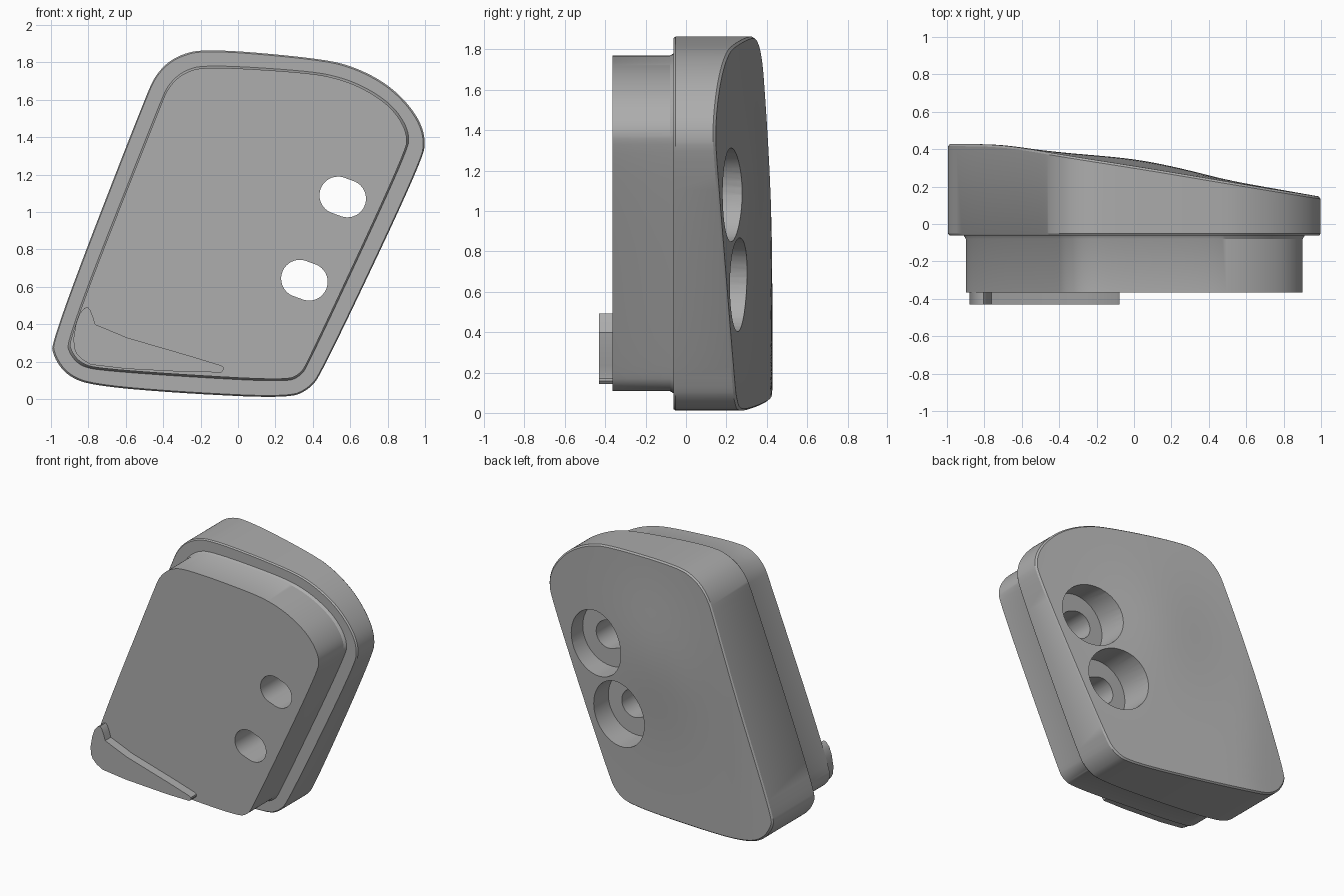
import bpy, bmesh, math
from math import exp, cos, sin, pi

if "Cube" in bpy.data.objects:
    bpy.data.objects.remove(bpy.data.objects["Cube"])

grey = bpy.data.materials.new("plain grey")
grey.use_nodes = True
colour = (0.42, 0.42, 0.42, 1)
grey.diffuse_color = colour
grey.node_tree.nodes["Principled BSDF"].inputs["Base Color"].default_value = colour

# Matching outlines of the wide flange and the plug, as (x, z)
FLANGE = [(-1, .31), (-.985, .22), (-.91, .12), (-.77, .07), (-.3, .03), (.27, .003),
          (.38, .05), (.45, .14), (.985, 1.27), (1.005, 1.4), (.95, 1.53), (.82, 1.67),
          (.64, 1.77), (.45, 1.82), (-.17, 1.875), (-.33, 1.835), (-.43, 1.75), (-.49, 1.63)]
PLUG = [(-.91, .32), (-.885, .24), (-.83, .185), (-.74, .163), (-.3, .13), (.25, .1),
        (.33, .13), (.375, .2), (.893, 1.31), (.908, 1.42), (.83, 1.55), (.7, 1.645),
        (.55, 1.71), (.37, 1.745), (-.17, 1.778), (-.29, 1.745), (-.37, 1.67), (-.41, 1.58)]
RIDGE = [(-.81, .5), (-.86, .44), (-.885, .29), (-.855, .225), (-.765, .17),
         (-.095, .135), (-.07, .165), (-.1, .185), (-.755, .375), (-.785, .47)]
CENTRE = (0, .94)


def round_off(points, passes):
    """Cut corners repeatedly to give a smooth closed outline."""
    for _ in range(passes):
        cut = []
        for a, b in zip(points, points[1:] + points[:1]):
            for t in (.25, .75):
                cut.append((a[0] + (b[0] - a[0]) * t, a[1] + (b[1] - a[1]) * t))
        points = cut
    return points


def scaled(points, s):
    return [(CENTRE[0] + (x - CENTRE[0]) * s, CENTRE[1] + (z - CENTRE[1]) * s) for x, z in points]


def back_depth(x, z):
    """Sloped back with a flat left side and a soft swelling in the middle."""
    slope = .315 - .164 * x - .004 * z
    swell = .036 * exp(-(x - .05) ** 2 / .16 - (z - 1.15) ** 2 / .2)
    d = slope + swell
    return .5 * (d + .43 - math.sqrt((d - .43) ** 2 + .0003))


def loft(name, rings):
    """Skin closed rings of (x, y, z) points, front to back, and cap both ends."""
    bm = bmesh.new()
    loops = [[bm.verts.new(p) for p in ring] for ring in rings]
    n = len(loops[0])
    for a, b in zip(loops, loops[1:]):
        for i in range(n):
            j = (i + 1) % n
            bm.faces.new((a[i], a[j], b[j], b[i]))
    bm.faces.new(loops[0])
    bm.faces.new(loops[-1])
    bmesh.ops.recalc_face_normals(bm, faces=bm.faces)
    mesh = bpy.data.meshes.new(name)
    bm.to_mesh(mesh)
    bm.free()
    mesh.materials.append(grey)
    obj = bpy.data.objects.new(name, mesh)
    bpy.context.collection.objects.link(obj)
    return obj


def level(points, y):
    return [(x, y, z) for x, z in points]


def prism(name, points, front, back):
    return loft(name, [level(points, front), level(points, back)])


def circle(cx, cz, r, n=40):
    return [(cx + r * cos(2 * pi * i / n), cz + r * sin(2 * pi * i / n)) for i in range(n)]


def slot(cx, cz, r, half, tilt, n=40):
    """Round-ended slot lying along the tilt angle."""
    points = []
    for i in range(n):
        a = 2 * pi * (i + .5) / n
        shift = half if cos(a) > 0 else -half
        u, v = shift + r * cos(a), r * sin(a)
        points.append((cx + u * cos(tilt) - v * sin(tilt), cz + u * sin(tilt) + v * cos(tilt)))
    return points


def smooth(obj):
    bpy.ops.object.select_all(action='DESELECT')
    obj.select_set(True)
    bpy.context.view_layer.objects.active = obj
    bpy.ops.object.shade_smooth_by_angle(angle=math.radians(30))


# Body: plug, step out to the flange, then the shaped back
flange, plug = round_off(FLANGE, 3), round_off(PLUG, 3)
rings = [level(plug, -.365), level(plug, -.08), level(scaled(plug, 1.012), -.062),
         level(scaled(flange, .992), -.062), level(flange, -.052)]
rings.append([(x, back_depth(x, z) - .012, z) for x, z in flange])
for s in (.99, .92, .84, .76, .68, .6, .52, .44, .36, .28, .2, .12, .04):
    rings.append([(x, back_depth(x, z), z) for x, z in scaled(flange, s)])
body = loft("body", rings)

# Two slotted screw holes with round counterbores from the back
cutters = []
for x, z in ((.56, 1.08), (.355, .635)):
    cutters.append(prism("slot_cutter", slot(x, z, .1, .026, -.35), -.8, .2))
    cutters.append(prism("counterbore_cutter", circle(x, z, .232), .05, .8))
for cutter in cutters:
    cutter.hide_render = True
    cut = body.modifiers.new("hole", 'BOOLEAN')
    cut.operation = 'DIFFERENCE'
    cut.solver = 'EXACT'
    cut.object = cutter
bpy.context.view_layer.update()
cut_mesh = bpy.data.meshes.new_from_object(body.evaluated_get(bpy.context.evaluated_depsgraph_get()))
body.modifiers.clear()
body.data = cut_mesh
for cutter in cutters:
    bpy.data.objects.remove(cutter)
smooth(body)

# Raised hooked ridge on the front
ridge = prism("front_ridge", round_off(RIDGE, 1), -.43, -.36)
smooth(ridge)
